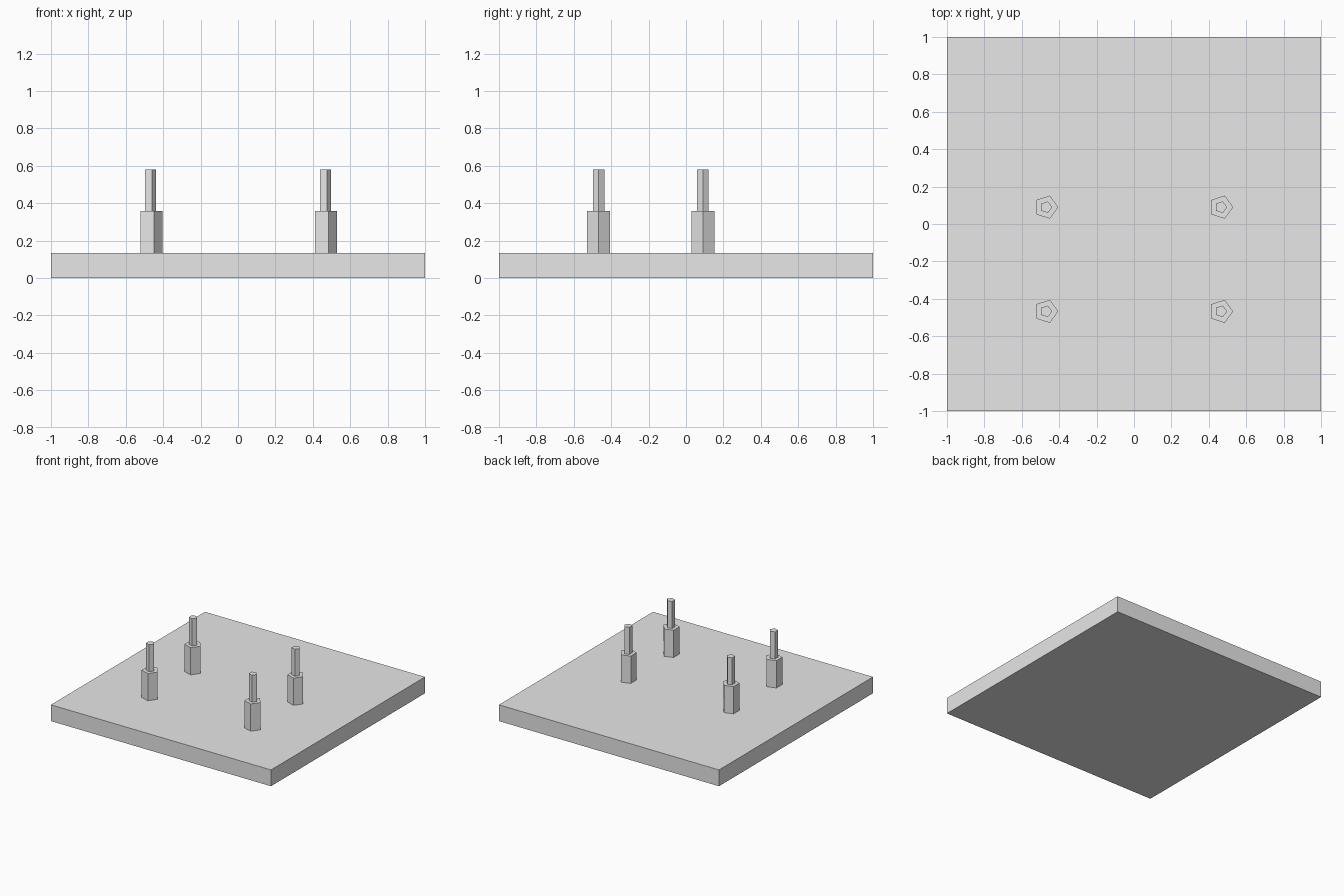
import bpy
import math

# Remove the default cube
default_cube = bpy.data.objects.get("Cube")
if default_cube:
    bpy.data.objects.remove(default_cube, do_unlink=True)

GREY = (0.8, 0.8, 0.8, 1.0)
grey = bpy.data.materials.new("light grey")
grey.use_nodes = True
grey.diffuse_color = GREY
grey.node_tree.nodes["Principled BSDF"].inputs["Base Color"].default_value = GREY

BASE_TOP, SLEEVE_TOP, PIN_TOP = 0.134, 0.358, 0.58


def finish(name):
    obj = bpy.context.object
    obj.name = name
    obj.data.materials.append(grey)
    return obj


def pentagon_post(name, x, y, radius, bottom, top):
    """Five-sided upright prism with one corner pointing to +x."""
    bpy.ops.mesh.primitive_cylinder_add(
        vertices=5, radius=radius, depth=top - bottom,
        location=(x, y, (bottom + top) / 2),
        rotation=(0, 0, -math.pi / 2))
    finish(name)


# Square base slab
bpy.ops.mesh.primitive_cube_add(size=1, location=(0, 0, BASE_TOP / 2))
slab = finish("base_slab")
slab.scale = (2, 2, BASE_TOP)

# Four stepped posts: a wide sleeve with a thin pin on top
for side, x in (("right", -0.47), ("left", 0.465)):
    for end, y in (("front", -0.467), ("back", 0.09)):
        pentagon_post(f"{end}_{side}_sleeve", x, y, 0.065, BASE_TOP, SLEEVE_TOP)
        pentagon_post(f"{end}_{side}_pin", x, y, 0.0325, SLEEVE_TOP, PIN_TOP)
